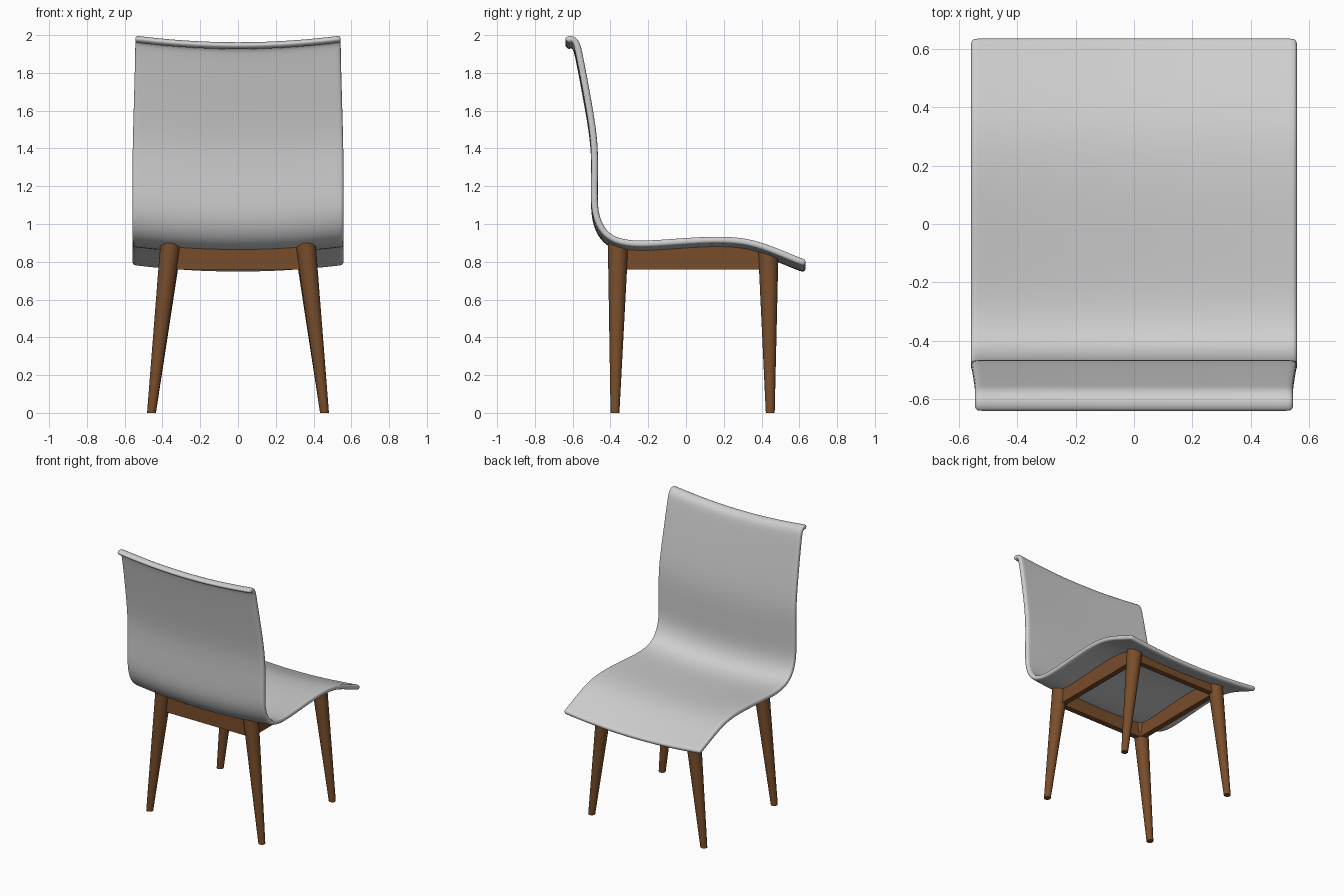
import bpy, bmesh, math
from mathutils import Vector

if "Cube" in bpy.data.objects:
    bpy.data.objects.remove(bpy.data.objects["Cube"])


def material(name, rgb):
    m = bpy.data.materials.new(name)
    m.diffuse_color = (*rgb, 1)
    m.use_nodes = True
    m.node_tree.nodes["Principled BSDF"].inputs["Base Color"].default_value = m.diffuse_color
    return m


GREY = material("light grey shell", (0.62, 0.62, 0.62))
WOOD = material("brown wood", (0.19, 0.075, 0.024))


def finish(bm, name, mat):
    bmesh.ops.recalc_face_normals(bm, faces=bm.faces)
    me = bpy.data.meshes.new(name)
    bm.to_mesh(me)
    bm.free()
    me.materials.append(mat)
    ob = bpy.data.objects.new(name, me)
    bpy.context.collection.objects.link(ob)
    bpy.ops.object.select_all(action='DESELECT')
    bpy.context.view_layer.objects.active = ob
    ob.select_set(True)
    return ob


# Side profile of the shell (y, z), from the rolled top lip to the seat's front edge
PROFILE = [(-0.631, 1.968), (-0.622, 1.981), (-0.600, 1.983), (-0.580, 1.962),
           (-0.570, 1.925), (-0.553, 1.84), (-0.527, 1.70), (-0.497, 1.53),
           (-0.483, 1.40), (-0.484, 1.25), (-0.487, 1.11), (-0.474, 1.03),
           (-0.440, 0.96), (-0.380, 0.914), (-0.290, 0.896), (-0.180, 0.897),
           (0.0, 0.911), (0.16, 0.920), (0.30, 0.913), (0.41, 0.884),
           (0.52, 0.839), (0.60, 0.806), (0.634, 0.794)]


def dish(x):
    return -0.036 * (1 - (x / 0.555) ** 2)


def shell_z(x, y):
    """Height of the shell's middle surface over the seat."""
    seat = PROFILE[12:]
    for (y0, z0), (y1, z1) in zip(seat, seat[1:]):
        if y0 <= y <= y1:
            return z0 + (z1 - z0) * (y - y0) / (y1 - y0) + dish(x)
    return seat[0][1] + dish(x)


# One-piece seat and back shell
bm = bmesh.new()
cols = [-1, -0.95, -0.8, -0.55, -0.28, 0, 0.28, 0.55, 0.8, 0.95, 1]
grid = []
for y, z in PROFILE:
    half = 0.559 - 0.014 * min(1, max(0, (z - 1.4) / 0.5))
    grid.append([bm.verts.new((c * half, y, z + dish(c * 0.555))) for c in cols])
for a, b in zip(grid, grid[1:]):
    for i in range(len(cols) - 1):
        bm.faces.new((a[i], a[i + 1], b[i + 1], b[i]))
shell = finish(bm, "seat_shell", GREY)
sol = shell.modifiers.new("thickness", 'SOLIDIFY')
sol.thickness = 0.036
sol.offset = 0
sub = shell.modifiers.new("smooth", 'SUBSURF')
sub.levels = sub.render_levels = 2
bpy.ops.object.shade_smooth()


# Tapered, splayed legs whose slanted tops meet the underside of the shell
def leg(name, foot, top, slope):
    bm = bmesh.new()
    n = 24
    rings = []
    for (x, y, z), r, s in ((foot, 0.0235, 0), (top, 0.054, slope)):
        rings.append([bm.verts.new((x + r * math.cos(t), y + r * math.sin(t),
                                    z + s * r * math.sin(t)))
                      for t in (2 * math.pi * i / n for i in range(n))])
    for i in range(n):
        j = (i + 1) % n
        bm.faces.new((rings[0][i], rings[0][j], rings[1][j], rings[1][i]))
    bm.faces.new(rings[0])
    bm.faces.new(rings[1])
    finish(bm, name, WOOD)
    bpy.ops.object.shade_smooth_by_angle(angle=math.radians(40))


for side, s in (("left", -1), ("right", 1)):
    leg("back_leg_" + side, (s * 0.458, -0.376, 0), (s * 0.357, -0.36, 0.897), -0.3)
    leg("front_leg_" + side, (s * 0.458, 0.446, 0), (s * 0.357, 0.435, 0.857), -0.4)


# Apron rails: flat bottom, top edge following the shell
def rail(name, start, end, width=0.04, bottom=0.76, n=12):
    a, b = Vector(start), Vector(end)
    d = (b - a).normalized()
    off = Vector((-d.y, d.x)) * width / 2
    bm = bmesh.new()
    prev = None
    for i in range(n + 1):
        p = a.lerp(b, i / n)
        ring = []
        for q, top in ((p - off, 0), (p + off, 0), (p + off, 1), (p - off, 1)):
            z = shell_z(q.x, q.y) - 0.008 if top else bottom
            ring.append(bm.verts.new((q.x, q.y, z)))
        if prev:
            for k in range(4):
                m = (k + 1) % 4
                bm.faces.new((prev[k], prev[m], ring[m], ring[k]))
        else:
            bm.faces.new(ring)
        prev = ring
    bm.faces.new(prev)
    finish(bm, name, WOOD)


rail("back_rail", (-0.35, -0.355), (0.35, -0.355))
rail("front_rail", (-0.35, 0.43), (0.35, 0.43))
for side, s in (("left", -1), ("right", 1)):
    rail("side_rail_" + side, (s * 0.355, -0.35), (s * 0.355, 0.43))
